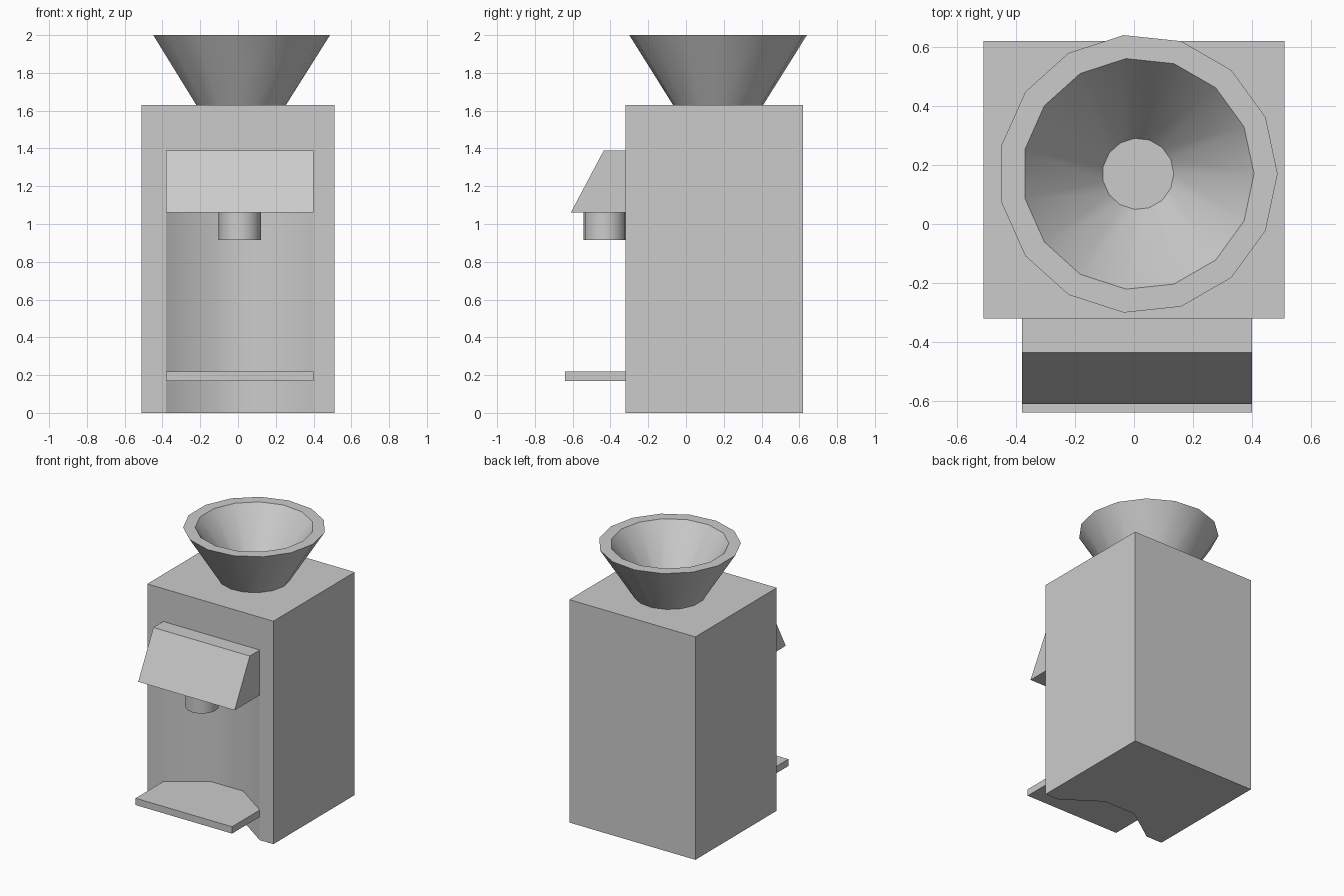
import bpy, bmesh
from math import sin, cos, pi

if "Cube" in bpy.data.objects:
    bpy.data.objects.remove(bpy.data.objects["Cube"])

CX = 0.01  # the front fittings sit very slightly right of centre


def finish(name, bm, smooth=lambda f: False):
    bmesh.ops.recalc_face_normals(bm, faces=bm.faces)
    bm.normal_update()
    for f in bm.faces:
        f.smooth = smooth(f)
    me = bpy.data.meshes.new(name)
    bm.to_mesh(me)
    bm.free()
    ob = bpy.data.objects.new(name, me)
    bpy.context.collection.objects.link(ob)
    return ob


def prism(name, base, offset, smooth=lambda f: False):
    """Extrude a flat polygon of 3D points along an offset."""
    bm = bmesh.new()
    face = bm.faces.new([bm.verts.new(p) for p in base])
    ext = bmesh.ops.extrude_face_region(bm, geom=[face], use_keep_orig=True)
    verts = [v for v in ext["geom"] if isinstance(v, bmesh.types.BMVert)]
    bmesh.ops.translate(bm, verts=verts, vec=offset)
    return finish(name, bm, smooth)


def lathe(name, profile, center, sides):
    """Spin (radius, z) rings into a capped, smooth-sided solid."""
    bm = bmesh.new()
    rings = [[bm.verts.new((center[0] + r * cos(2 * pi * i / sides),
                            center[1] + r * sin(2 * pi * i / sides), z))
              for i in range(sides)] for r, z in profile]
    for a, b in zip(rings, rings[1:]):
        for i in range(sides):
            j = (i + 1) % sides
            bm.faces.new((a[i], a[j], b[j], b[i]))
    bm.faces.new(rings[0])
    bm.faces.new(rings[-1])
    return finish(name, bm, lambda f: abs(f.normal.z) < 0.95)


# Body with a rounded cup recess cut into the lower front
body = prism("body", [(-.51, -.32, 0), (.51, -.32, 0), (.51, .62, 0), (-.51, .62, 0)],
             (0, 0, 1.63))
cutter = prism("recess_cutter",
               [(CX - .65, -.5, -.1), (CX - .13, -.14, -.1),
                (CX + .13, -.14, -.1), (CX + .65, -.5, -.1)],
               (0, 0, 1.16), lambda f: abs(f.normal.z) < 0.5)
cutter.hide_render = True
cutter.hide_viewport = True
cut = body.modifiers.new("recess", "BOOLEAN")
cut.operation = "DIFFERENCE"
cut.solver = "EXACT"
cut.object = cutter

# Sloped hood over the recess
prism("hood", [(CX - .39, -.32, 1.06), (CX - .39, -.61, 1.06),
               (CX - .39, -.435, 1.39), (CX - .39, -.32, 1.39)], (.78, 0, 0))

# Dispensing spout under the hood
lathe("spout", [(.112, .915), (.112, 1.06)], (CX, -.43), 16)

# Drip tray, its back edge following the recess
prism("tray", [(CX - .39, -.64, .17), (CX + .39, -.64, .17), (CX + .39, -.32, .17),
               (CX + .13, -.14, .17), (CX - .13, -.14, .17), (CX - .39, -.32, .17)],
      (0, 0, .05))

# Thick-walled bean funnel on top
lathe("funnel", [(.24, 1.63), (.473, 2.0), (.393, 2.0), (.121, 1.635)], (.014, .17), 15)
